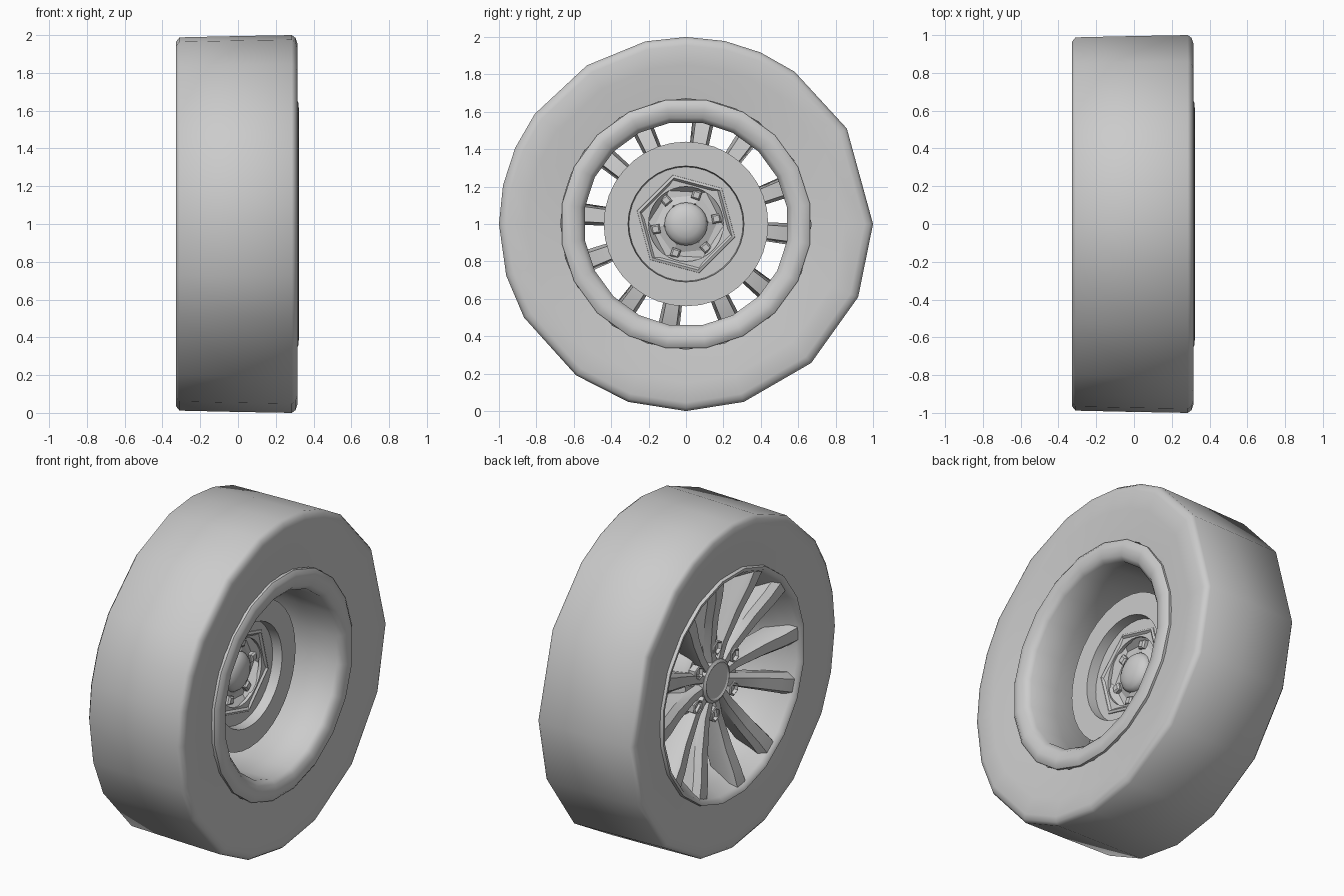
import bpy, bmesh
from math import cos, sin, radians, pi

if "Cube" in bpy.data.objects:
    bpy.data.objects.remove(bpy.data.objects["Cube"])

C = 1.0  # axle height


def pt(x, r, deg):
    return (x, r * cos(radians(deg)), C + r * sin(radians(deg)))


def even(n, start=0):
    return [start + 360 * i / n for i in range(n)]


def finish(bm, name, angle=40):
    bmesh.ops.recalc_face_normals(bm, faces=bm.faces)
    me = bpy.data.meshes.new(name)
    bm.to_mesh(me)
    bm.free()
    ob = bpy.data.objects.new(name, me)
    bpy.context.collection.objects.link(ob)
    bpy.ops.object.select_all(action='DESELECT')
    ob.select_set(True)
    bpy.context.view_layer.objects.active = ob
    bpy.ops.object.shade_smooth_by_angle(angle=radians(angle))
    return ob


def lathe(name, profile, angles, closed=False, twist=None, angle=40):
    """Spin an (x, radius) profile round the axle; open profiles get end caps."""
    bm = bmesh.new()
    rings = []
    for k, (x, r) in enumerate(profile):
        t = twist[k] if twist else 0
        rings.append([bm.verts.new(pt(x, r, a + t)) for a in angles])
    n = len(angles)
    pairs = list(zip(rings, rings[1:]))
    if closed:
        pairs.append((rings[-1], rings[0]))
    for p, q in pairs:
        for i in range(n):
            j = (i + 1) % n
            bm.faces.new((p[i], p[j], q[j], q[i]))
    if not closed:
        bm.faces.new(rings[0])
        bm.faces.new(rings[-1])
    return finish(bm, name, angle)


# Tyre: few, uneven segments with soft shoulders
tyre_angles = [0, 30.7, 54.5, 66.5, 78, 90, 102.6, 122, 144, 156, 168, 180,
               196, 210, 234, 252, 270, 288, 312, 337]
lathe("tyre", [(-.30, .67), (-.315, .78), (-.328, .9), (-.328, .965), (-.31, .988),
               (0, .995), (.285, 1.0), (.305, .985), (.315, .955), (.31, .85), (.29, .67)],
      tyre_angles, closed=True, angle=60)

# Rim barrel with a rounded inner lip and a thin outer lip
lathe("rim_barrel", [(.28, .672), (.305, .672), (.32, .65), (.322, .62), (.312, .575),
                     (.285, .548), (.1, .55), (-.12, .56), (-.22, .61), (-.295, .65),
                     (-.318, .665), (-.322, .685), (-.30, .69)],
      even(20, 9), closed=True, angle=50)


# Spokes: six pairs sloping inward to the hub
def spoke(name, deg, side):
    bm = bmesh.new()
    stations = [(.08, -.20, -.08, .030), (.22, -.205, -.08, .038),
                (.42, -.245, -.10, .050), (.56, -.285, -.13, .058), (.65, -.302, -.17, .064)]
    a = radians(deg)
    rings = []
    for r, xf, xb, w in stations:
        # crest is shifted toward the outer edge of each pair
        section = [(xb, -w * .7), (xf + .035, -w), (xf, -w * .6 + side * .006),
                   (xf, w * .6 + side * .006), (xf + .035, w), (xb, w * .7)]
        rings.append([bm.verts.new((x, r * cos(a) - s * sin(a), C + r * sin(a) + s * cos(a)))
                      for x, s in section])
    for p, q in zip(rings, rings[1:]):
        for i in range(6):
            j = (i + 1) % 6
            bm.faces.new((p[i], p[j], q[j], q[i]))
    bm.faces.new(rings[0])
    bm.faces.new(rings[-1])
    finish(bm, name, 40)


for k in range(6):
    for side in (-1, 1):
        spoke(f"spoke_{k}_{'a' if side < 0 else 'b'}", 7.5 + 60 * k + side * 13, side)

# Hub behind the spokes, and its centre cap
lathe("hub", [(-.165, .245), (-.14, .265), (-.05, .29)], even(24))
lathe("centre_cap", [(-.15, .13), (-.205, .128), (-.215, .112), (-.208, .10)], even(20), angle=30)

# Wheel nuts in the gaps between spoke pairs, each a hex tube
for k in range(6):
    a = radians(33 + 60 * k)
    cy, cz = .20 * cos(a), .20 * sin(a)
    nut = lathe(f"wheel_nut_{k}", [(-.13, .046), (-.205, .046), (-.21, .036),
                                   (-.19, .03)], even(6, 33 + 60 * k))
    nut.location = (0, cy, cz)
    # move the part about its own place on the bolt circle

# Brake disc with a stepped recess on the inner side
lathe("brake_disc", [(.03, .44), (.08, .44), (.08, .31), (.02, .305), (.02, .20), (.0, .20)],
      even(36), closed=True, angle=30)

# Hexagonal axle socket with twisted walls
lathe("axle_socket", [(-.06, .285), (.025, .27), (.03, .255), (-.03, .20), (-.03, .17),
                      (-.01, .12), (-.05, .10)],
      even(6, -15), closed=True, twist=[0, 0, 0, 12, 20, 20, 0], angle=20)

# Star-shaped retaining ring: small blocks round the axle end
for k in range(6):
    a = radians(10 + 60 * k)
    block = lathe(f"retainer_{k}", [(-.05, .034), (-.01, .034), (0, .022)], even(4, 55 + 60 * k))
    block.location = (0, .165 * cos(a), .165 * sin(a))

# Rounded axle end
lathe("axle_end", [(-.06, .115), (-.005, .115), (.015, .10), (.032, .07), (.04, .03)],
      even(24), angle=60)
